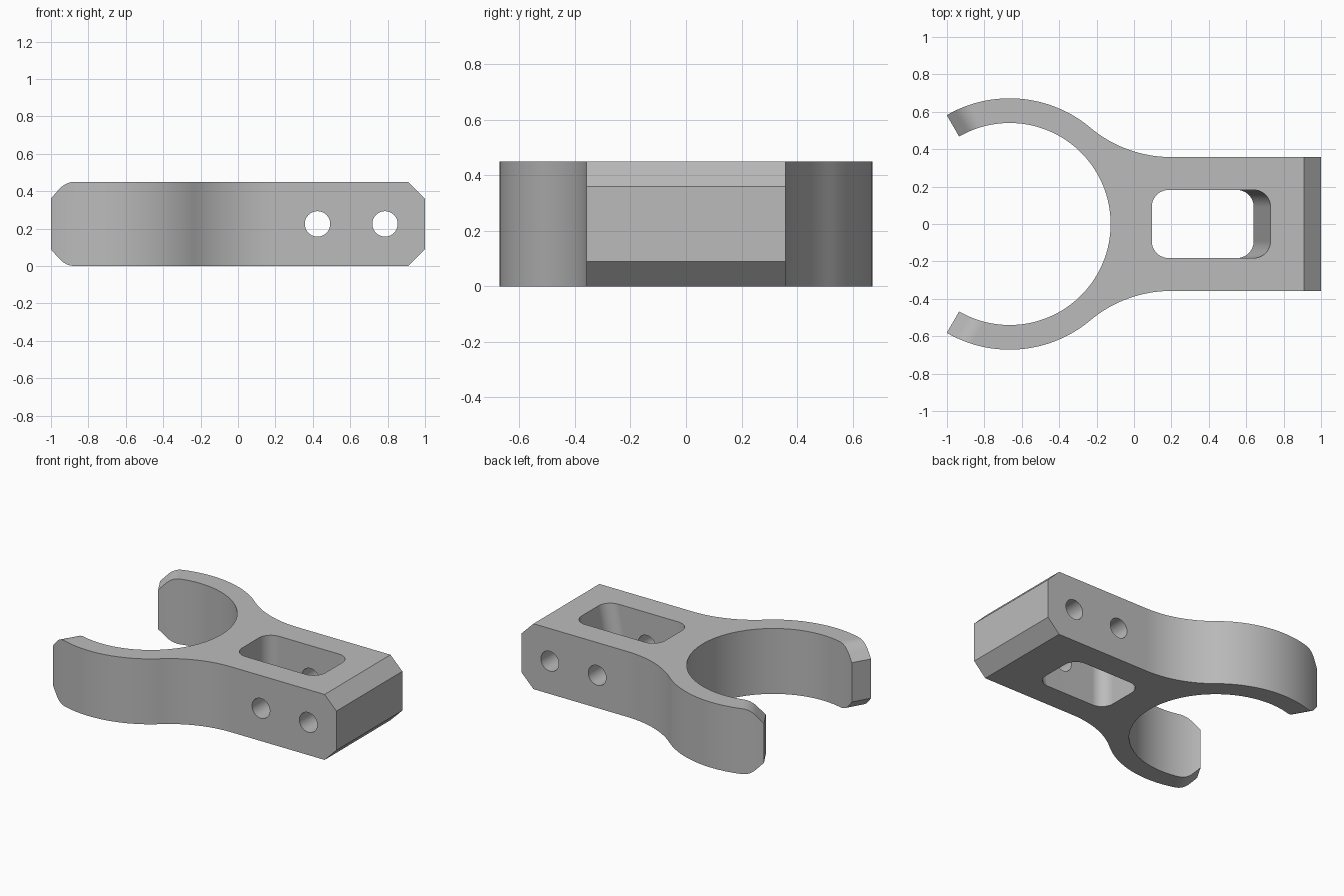
import bpy
import bmesh
from math import sin, cos, pi, atan2, sqrt, radians
from mathutils import Vector

cube = bpy.data.objects.get("Cube")
if cube:
    bpy.data.objects.remove(cube, do_unlink=True)

HEIGHT = 0.45
BEVEL = 0.09            # chamfer at the block end and the prong tips
HALF_WIDTH = 0.358      # half width of the block
RING_X, OUTER, INNER = -0.665, 0.672, 0.54
OPENING = radians(120)  # half angle swept by the prongs
MID_Z = HEIGHT / 2

grey = bpy.data.materials.new("plain_grey")
grey.use_nodes = True
colour = (0.5, 0.5, 0.5, 1)
grey.diffuse_color = colour
grey.node_tree.nodes["Principled BSDF"].inputs["Base Color"].default_value = colour


def arc(cx, cy, r, start, end, steps):
    return [(cx + r * cos(start + (end - start) * i / steps),
             cy + r * sin(start + (end - start) * i / steps)) for i in range(steps + 1)]


def loft(name, lower, upper):
    """Solid between two matching closed loops of 3D points."""
    bm = bmesh.new()
    a = [bm.verts.new(p) for p in lower]
    b = [bm.verts.new(p) for p in upper]
    bm.faces.new(a[::-1])
    bm.faces.new(b)
    for i in range(len(a)):
        j = (i + 1) % len(a)
        bm.faces.new((a[i], a[j], b[j], b[i]))
    bmesh.ops.recalc_face_normals(bm, faces=bm.faces)
    mesh = bpy.data.meshes.new(name)
    bm.to_mesh(mesh)
    bm.free()
    mesh.materials.append(grey)
    obj = bpy.data.objects.new(name, mesh)
    bpy.context.collection.objects.link(obj)
    return obj


def rounded_slot(x0, x1, half, r):
    pts = []
    for k, (cx, cy) in enumerate([(x1 - r, half - r), (x0 + r, half - r),
                                  (x0 + r, r - half), (x1 - r, r - half)]):
        pts += arc(cx, cy, r, k * pi / 2, (k + 1) * pi / 2, 10)
    return pts


# Clip outline: block, concave shoulder, outer ring, inner ring, mirrored in y
blend = OUTER
blend_y = HALF_WIDTH + blend
blend_x = RING_X + sqrt((OUTER + blend) ** 2 - blend_y ** 2)
join = atan2(blend_y, blend_x - RING_X)
half = [(1, HALF_WIDTH)]
half += arc(blend_x, blend_y, blend, -pi / 2, join - pi, 20)
half += arc(RING_X, 0, OUTER, join, OPENING, 40)[1:]
half += arc(RING_X, 0, INNER, OPENING, 0, 64)
outline = half + [(x, -y) for x, y in half[-2::-1]]
clip = loft("clip_body", [(x, y, 0) for x, y in outline], [(x, y, HEIGHT) for x, y in outline])

cutters = []

# Slot through the block, with a sloping end wall
lower = [(x, y, -0.0) for x, y in rounded_slot(0.095, 0.64, 0.182, 0.09)]
upper = [(x, y, HEIGHT) for x, y in rounded_slot(0.095, 0.73, 0.182, 0.09)]
extend = 0.2  # continue the slope past both faces
over = [Vector(u) + (Vector(u) - Vector(l)) * extend for l, u in zip(lower, upper)]
under = [Vector(l) - (Vector(u) - Vector(l)) * extend for l, u in zip(lower, upper)]
cutters.append(loft("slot_cutter", under, over))

# Two cross holes
for x in (0.425, 0.786):
    ring = arc(x, MID_Z, 0.068, 0, 2 * pi, 40)[:-1]
    cutters.append(loft("hole_cutter", [(a, -0.6, b) for a, b in ring],
                        [(a, 0.6, b) for a, b in ring]))

# Prong tip profile: distance from the tip against height, chamfer easing into the top
start, bend, stop = Vector((0.05, 0.41)), Vector((BEVEL, HEIGHT)), Vector((0.14, HEIGHT))
tip = [(-0.06, HEIGHT - BEVEL - 0.06)]
for i in range(9):
    t = i / 8
    tip.append(tuple(start * (1 - t) ** 2 + bend * 2 * t * (1 - t) + stop * t * t))
tip += [(0.16, HEIGHT + 0.002), (0.16, 0.55), (-0.06, 0.55)]

for flip in (1, -1):
    # Chamfer across the block end, top and bottom
    wedge = [(0.86, 0.5), (1.05, 0.5), (1.05, 0.31)]
    wedge = [(x, MID_Z + flip * (z - MID_Z)) for x, z in wedge]
    cutters.append(loft("end_cutter", [(x, -0.5, z) for x, z in wedge],
                        [(x, 0.5, z) for x, z in wedge]))
    # Chamfers on both prong tips
    for side in (1, -1):
        radial = Vector((cos(OPENING), side * sin(OPENING), 0))
        inward = Vector((sin(OPENING), -side * cos(OPENING), 0))
        loops = [[Vector((RING_X, 0, MID_Z + flip * (z - MID_Z))) + radial * r + inward * d
                  for d, z in tip] for r in (0.42, 0.76)]
        cutters.append(loft("tip_cutter", *loops))

# Apply the cuts
bpy.ops.object.select_all(action="DESELECT")
bpy.context.view_layer.objects.active = clip
clip.select_set(True)
for cutter in cutters:
    cutter.hide_render = True
    cut = clip.modifiers.new("cut", "BOOLEAN")
    cut.operation = "DIFFERENCE"
    cut.solver = "EXACT"
    cut.object = cutter
    bpy.ops.object.modifier_apply(modifier=cut.name)
    bpy.data.objects.remove(cutter, do_unlink=True)

# Smooth curves, crisp edges
bpy.ops.object.shade_smooth_by_angle(angle=radians(25))
weighted = clip.modifiers.new("flat_faces", "WEIGHTED_NORMAL")
weighted.keep_sharp = True
